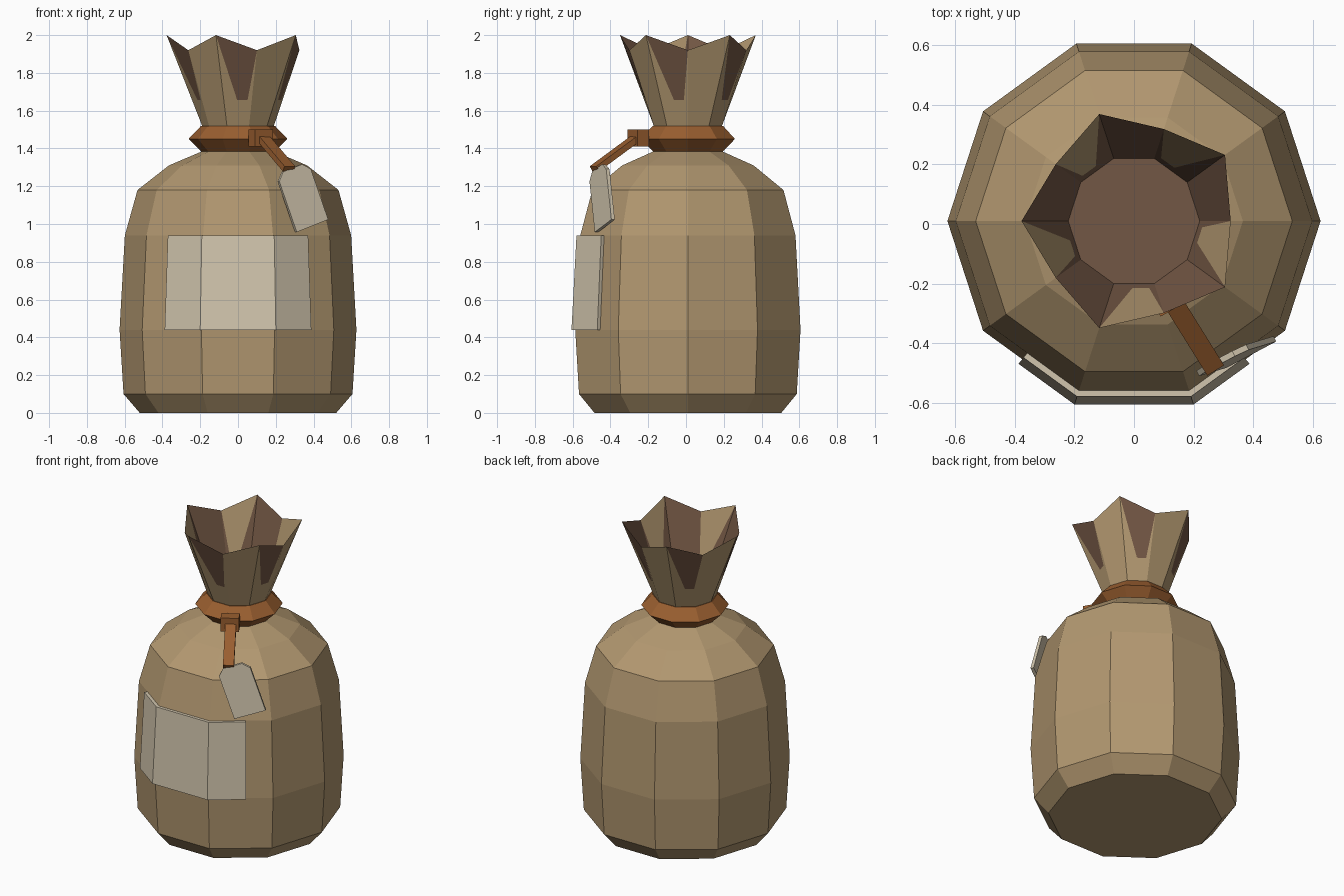
import bpy, bmesh, math
from mathutils import Vector

if "Cube" in bpy.data.objects:
    bpy.data.objects.remove(bpy.data.objects["Cube"])

CY = 0.01   # sack axis sits slightly behind the origin
N = 10      # sides of every ring


def mat(name, col):
    m = bpy.data.materials.new(name)
    m.diffuse_color = (*col, 1)
    m.use_nodes = True
    m.node_tree.nodes["Principled BSDF"].inputs["Base Color"].default_value = m.diffuse_color
    return m


BURLAP = mat("tan burlap", (0.445, 0.312, 0.162))
LINING = mat("dark brown lining", (0.17, 0.095, 0.058))
ROPE = mat("orange brown rope", (0.32, 0.113, 0.029))
CLOTH = mat("cream cloth", (0.64, 0.56, 0.42))


def obj(name, bm, *mats):
    me = bpy.data.meshes.new(name)
    bm.to_mesh(me)
    bm.free()
    for m in mats:
        me.materials.append(m)
    o = bpy.data.objects.new(name, me)
    bpy.context.collection.objects.link(o)
    return o


def pt(r, k, z):
    a = 2 * math.pi * k / N
    return Vector((r * math.cos(a), CY + r * math.sin(a), z))


def ring(bm, r, z):
    return [bm.verts.new(pt(r, k, z)) for k in range(N)]


def bridge(bm, a, b, mi=0, closed=True):
    for i in range(len(a) if closed else len(a) - 1):
        j = (i + 1) % len(a)
        bm.faces.new((a[i], a[j], b[j], b[i])).material_index = mi


def prism(name, outline, u, v, origin, depth, m):
    """Extrude a 2D outline, centred on its plane, along u x v."""
    n = u.cross(v)
    bm = bmesh.new()
    back, front = [[bm.verts.new(origin + u * p + v * q + n * (s * depth / 2))
                    for p, q in outline] for s in (-1, 1)]
    bridge(bm, back, front)
    bm.faces.new(front)
    bm.faces.new(back[::-1])
    return obj(name, bm, m)


# Sack body
bm = bmesh.new()
profile = [(0.52, 0), (0.606, 0.1), (0.627, 0.44), (0.599, 0.94),
           (0.532, 1.18), (0.366, 1.31), (0.19, 1.385), (0.17, 1.45)]
rings = [ring(bm, r, z) for r, z in profile]
for a, b in zip(rings, rings[1:]):
    bridge(bm, a, b)
bm.faces.new(rings[0][::-1])
bm.faces.new(rings[-1])
obj("sack_body", bm, BURLAP)

# Flared mouth with zigzag rim, lined inside
bm = bmesh.new()
low = ring(bm, 0.165, 1.45)
neck = ring(bm, 0.19, 1.52)
rim = [bm.verts.new(pt(*((0.378, k, 2.0) if k % 2 else (0.325, k, 1.92)))) for k in range(N)]
floor = ring(bm, 0.221, 1.62)
bridge(bm, low, neck)
bridge(bm, neck, rim)
bridge(bm, rim, floor, 1)
bm.faces.new(floor).material_index = 1
obj("sack_mouth", bm, BURLAP, LINING)

# Rope collar
bm = bmesh.new()
rings = [ring(bm, r, z) for r, z in ((0.19, 1.38), (0.262, 1.45), (0.195, 1.52), (0.16, 1.515), (0.16, 1.385))]
for a, b in zip(rings, rings[1:] + rings[:1]):
    bridge(bm, a, b)
obj("rope_collar", bm, ROPE)

# Cloth patch wrapped over the three front faces
bm = bmesh.new()
T = 0.58


def strip(r, z):
    p = [pt(r, k, z) for k in (6, 7, 8, 9)]
    p[0] = p[1].lerp(p[0], T)
    p[3] = p[2].lerp(p[3], T)
    return [bm.verts.new(q) for q in p]


loops = [strip(0.622, 0.44), strip(0.648, 0.44), strip(0.62, 0.94), strip(0.594, 0.94)]
for a, b in zip(loops, loops[1:] + loops[:1]):
    bridge(bm, a, b, closed=False)
bm.faces.new([l[0] for l in loops])
bm.faces.new([l[-1] for l in loops][::-1])
bmesh.ops.recalc_face_normals(bm, faces=bm.faces)
obj("front_patch", bm, CLOTH)

# Knot block on the collar
UP = Vector((0, 0, 1))


def rect(w, h):
    return [(-w / 2, -h / 2), (w / 2, -h / 2), (w / 2, h / 2), (-w / 2, h / 2)]


side = Vector((math.cos(math.radians(30)), math.sin(math.radians(30)), 0))
prism("rope_knot", rect(0.11, 0.09), side, UP, Vector((0.12, -0.253, 1.455)), 0.07, ROPE)

# Loose rope end running out to the tag
start, end = Vector((0.13, -0.26, 1.458)), Vector((0.27, -0.485, 1.292))
d = (end - start).normalized()
w = d.cross(UP).normalized()
prism("rope_tail", rect(0.066, 0.032), w, d.cross(w), (start + end) / 2, (end - start).length, ROPE)

# Hanging tag with clipped top corners
u = Vector((0.833, 0.441, 0.333)).normalized()
v = Vector((-0.324, -0.098, 0.941))
v = (v - u * v.dot(u)).normalized()
outline = [(-0.1, 0), (0.1, 0), (0.1, 0.285), (0.06, 0.325), (-0.06, 0.325), (-0.1, 0.285)]
prism("hanging_tag", outline, u, v, Vector((0.39, -0.43, 0.99)), 0.02, CLOTH)
